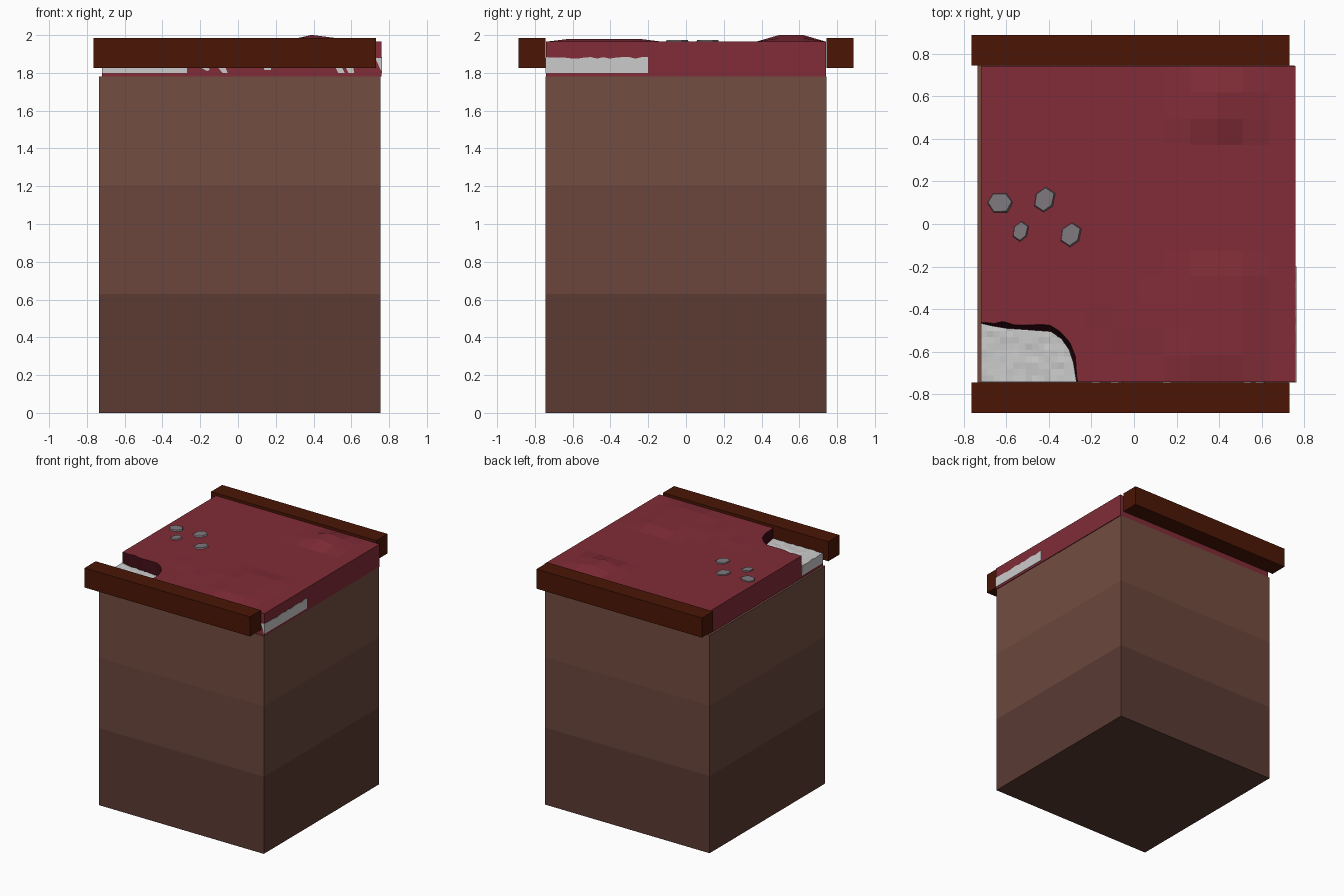
import bpy, bmesh, random
from mathutils import Vector

if "Cube" in bpy.data.objects:
    bpy.data.objects.remove(bpy.data.objects["Cube"])

random.seed(4)


def material(name, r, g, b):
    lin = [(c / 255) ** 2.2 for c in (r, g, b)]
    m = bpy.data.materials.new(name)
    m.diffuse_color = (*lin, 1)
    m.use_nodes = True
    m.node_tree.nodes["Principled BSDF"].inputs["Base Color"].default_value = m.diffuse_color
    return m


RED = material("red_cloth", 128, 48, 58)
DARK_RED = material("torn_edge", 62, 20, 27)
WOOD = material("dark_wood", 76, 28, 14)
GREY = material("pale_stone", 190, 190, 188)
PEBBLE = material("pebble_grey", 125, 120, 125)
SOILS = [material("soil_low", 91, 61, 54), material("soil_mid", 106, 72, 63),
         material("soil_high", 115, 78, 67)]


def finish(bm, name, *mats):
    bmesh.ops.recalc_face_normals(bm, faces=bm.faces)
    me = bpy.data.meshes.new(name)
    bm.to_mesh(me)
    bm.free()
    for m in mats:
        me.materials.append(m)
    ob = bpy.data.objects.new(name, me)
    bpy.context.collection.objects.link(ob)
    return ob


def box_bm(lo, hi):
    bm = bmesh.new()
    bmesh.ops.create_cube(bm, size=1)
    for v in bm.verts:
        v.co = Vector([(a + b) / 2 + c * (b - a) for a, b, c in zip(lo, hi, v.co)])
    return bm


def loft(lower, upper, name, *mats):
    """Solid between two matching 3D outlines."""
    bm = bmesh.new()
    a = [bm.verts.new(p) for p in lower]
    b = [bm.verts.new(p) for p in upper]
    bm.faces.new(a)
    bm.faces.new(b)
    n = len(a)
    for i in range(n):
        bm.faces.new((a[i], a[(i + 1) % n], b[(i + 1) % n], b[i]))
    return finish(bm, name, *mats)


# Soil block with three colour bands
bm = box_bm((-0.735, -0.745, 0), (0.755, 0.745, 1.78))
for z in (0.63, 1.205):
    bmesh.ops.bisect_plane(bm, geom=bm.verts[:] + bm.edges[:] + bm.faces[:],
                           plane_co=(0, 0, z), plane_no=(0, 0, 1))
for f in bm.faces:
    z = f.calc_center_median().z
    f.material_index = 0 if z < 0.63 else 1 if z < 1.2 else 2
finish(bm, "soil_block", *SOILS)

# Red top layer: gently bumped grid, extruded down to the soil
N, X0, X1, Y0, Y1 = 12, -0.72, 0.76, -0.742, 0.742
bumps = {(8, 10): .008, (8, 11): .006, (9, 10): .036, (9, 11): .036,
         (10, 10): .02, (10, 11): .02}
bumps.update({(i, j): .015 for i in (8, 9, 10) for j in (1, 2, 3, 4)})
bumps.update({(4, 3): .003, (6, 2): .004, (7, 3): .007})
bm = bmesh.new()
grid = [[bm.verts.new((X0 + (X1 - X0) * i / N, Y0 + (Y1 - Y0) * j / N,
                       1.965 + bumps.get((i, j), 0)))
         for j in range(N + 1)] for i in range(N + 1)]
for i in range(N):
    for j in range(N):
        bm.faces.new((grid[i][j], grid[i + 1][j], grid[i + 1][j + 1], grid[i][j + 1]))
ext = bmesh.ops.extrude_face_region(bm, geom=bm.faces[:])
for v in ext["geom"]:
    if isinstance(v, bmesh.types.BMVert):
        v.co.z = 1.781
layer = finish(bm, "red_layer", RED)

# Torn corner cut out of the layer
low = [(-.8, -.465), (-.72, -.467), (-.66, -.48), (-.6, -.49), (-.5, -.497), (-.39, -.505),
       (-.34, -.54), (-.305, -.59), (-.285, -.65), (-.27, -.745), (-.27, -.8), (-.8, -.8)]
high = [(-.8, -.46), (-.72, -.462), (-.66, -.463), (-.6, -.448), (-.55, -.465), (-.4, -.46),
        (-.35, -.49), (-.295, -.55), (-.27, -.615), (-.262, -.745), (-.262, -.8), (-.8, -.8)]
cutter = loft([(x, y, 1.80) for x, y in low], [(x, y, 2.05) for x, y in high],
              "corner_cutter", DARK_RED)
cutter.hide_render = True
mod = layer.modifiers.new("torn_corner", "BOOLEAN")
mod.operation, mod.solver, mod.object = "DIFFERENCE", "EXACT", cutter
mod.material_mode = "TRANSFER"
bpy.context.view_layer.objects.active = layer
bpy.ops.object.modifier_apply(modifier=mod.name)
bpy.data.objects.remove(cutter)

# Rough stone slab exposed in the torn corner
corner = low[1:10] + [(-.72, -.742)]
corner = [(x, max(y, -.742)) for x, y in corner]
slab = loft([(x, y, 1.80) for x, y in corner], [(x, y, 1.88) for x, y in corner],
            "corner_stone", GREY)
bm = bmesh.new()
bm.from_mesh(slab.data)
for axis, start, count in ((0, -.72, 15), (1, -.742, 10)):
    for k in range(1, count):
        no = [0, 0, 0]
        no[axis] = 1
        co = [0, 0, 0]
        co[axis] = start + .03 * k
        bmesh.ops.bisect_plane(bm, geom=bm.verts[:] + bm.edges[:] + bm.faces[:],
                               plane_co=co, plane_no=no)
for v in bm.verts:
    if v.co.z > 1.87:
        v.co.z += random.uniform(-.003, .003)
bm.to_mesh(slab.data)
bm.free()

# Stone showing through the right side, with a wavy top edge
ys = [Y0 + (-.2 - Y0) * k / 16 for k in range(17)]
edge = [(y, 1.88 + random.uniform(-.005, .004)) for y in reversed(ys)]
side = [(Y0, 1.80), (-.2, 1.80)] + edge
loft([(.74, y, z) for y, z in side], [(.763, y, z) for y, z in side],
     "side_stone", GREY)

# Small stone patches showing through the front
patches = [[(-.2, 1.83), (-.165, 1.81), (-.15, 1.815), (-.16, 1.84)],
           [(-.11, 1.83), (-.08, 1.80), (-.055, 1.80), (-.07, 1.84)],
           [(.135, 1.835), (.14, 1.815), (.175, 1.815), (.175, 1.835)],
           [(.515, 1.83), (.53, 1.80), (.565, 1.80), (.55, 1.83)],
           [(.57, 1.83), (.585, 1.80), (.615, 1.80), (.61, 1.83)],
           [(.725, 1.88), (.763, 1.80), (.763, 1.88)]]
for k, p in enumerate(patches):
    loft([(x, -.745, z) for x, z in p], [(x, -.72, z) for x, z in p],
         f"front_stone_{k + 1}", GREY)

# Wooden beams along the front and back
for name, s in (("front_beam", -1), ("back_beam", 1)):
    y = sorted((s * .745, s * .888))
    finish(box_bm((-.765, y[0], 1.825), (.73, y[1], 1.985)), name, WOOD)

# Faceted pebbles: centre, half sizes and outline
hexagon = [(-1, 0), (-.55, .85), (.5, .85), (1, .05), (.55, -.9), (-.5, -.95)]
tall = [(-.95, -.5), (-.8, .45), (.1, 1), (.95, .5), (.7, -.5), (-.1, -1)]
for k, (x, y, rx, ry, shape) in enumerate([(-.627, .098, .067, .056, hexagon),
                                           (-.417, .112, .057, .066, tall),
                                           (-.53, -.037, .043, .053, tall),
                                           (-.294, -.053, .057, .064, tall)]):
    rim = [(x + rx * a, y + ry * b, 1.955) for a, b in shape]
    top = [(x + rx * a * .82 - .004, y + ry * b * .82 + .004,
            1.973 + random.uniform(-.002, .002)) for a, b in shape]
    loft(rim, top, f"pebble_{k + 1}", PEBBLE)
